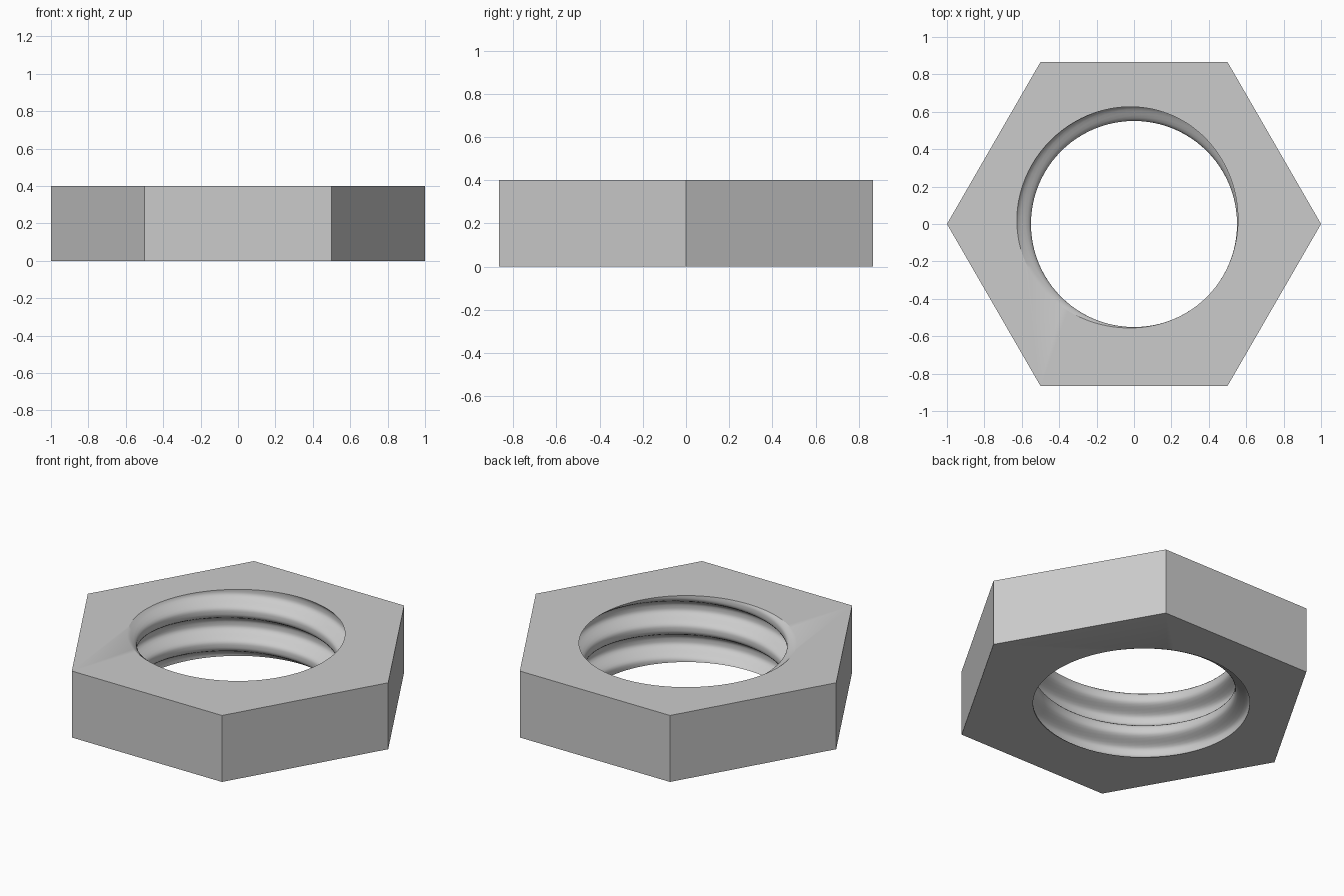
import bpy
import bmesh
from math import cos, sin, pi, radians

HEIGHT = 0.4
PITCH = 0.2            # two full thread turns through the nut
MINOR, DEPTH = 0.551, 0.08
SEGMENTS, ROWS = 96, 40
GROOVE_ANGLE = radians(135)   # where the groove is deepest at both rims

cube = bpy.data.objects.get("Cube")
if cube:
    bpy.data.objects.remove(cube, do_unlink=True)

# Steel material
steel = bpy.data.materials.new("light_grey_steel")
steel.use_nodes = True
grey = (0.6, 0.6, 0.6, 1)
steel.diffuse_color = grey
steel.node_tree.nodes["Principled BSDF"].inputs["Base Color"].default_value = grey


def thread_radius(angle, z):
    """Right-handed helical groove with rounded crest and root."""
    phase = angle - GROOVE_ANGLE - 2 * pi * (z - HEIGHT) / PITCH
    t = 0.5 + 0.5 * cos(phase)
    return MINOR + DEPTH * t * t * (3 - 2 * t)


bm = bmesh.new()

# Threaded bore: stacked rings whose radius follows the helix
rings = []
for row in range(ROWS + 1):
    z = HEIGHT * row / ROWS
    ring = []
    for i in range(SEGMENTS):
        a = 2 * pi * i / SEGMENTS
        r = thread_radius(a, z)
        ring.append(bm.verts.new((r * cos(a), r * sin(a), z)))
    rings.append(ring)
for low, high in zip(rings, rings[1:]):
    for i in range(SEGMENTS):
        j = (i + 1) % SEGMENTS
        bm.faces.new((low[j], low[i], high[i], high[j])).smooth = True

# Hexagonal body: six side walls, and six end panels on each flat end
corners = [[bm.verts.new((cos(k * pi / 3), sin(k * pi / 3), z)) for k in range(6)]
           for z in (0, HEIGHT)]
step = SEGMENTS // 6
for k in range(6):
    n = (k + 1) % 6
    bm.faces.new((corners[0][k], corners[0][n], corners[1][n], corners[1][k]))
    for outer, ring in zip(corners, (rings[0], rings[-1])):
        arc = [ring[(k * step + s) % SEGMENTS] for s in range(step + 1)]
        bm.faces.new([outer[k], outer[n]] + arc[::-1])
bmesh.ops.recalc_face_normals(bm, faces=bm.faces)

mesh = bpy.data.meshes.new("hex_nut")
bm.to_mesh(mesh)
bm.free()
mesh.materials.append(steel)
nut = bpy.data.objects.new("hex_nut", mesh)
bpy.context.collection.objects.link(nut)

# Smooth thread, crisp rims and corners
bpy.ops.object.select_all(action='DESELECT')
nut.select_set(True)
bpy.context.view_layer.objects.active = nut
bpy.ops.object.shade_smooth_by_angle(angle=radians(30))
